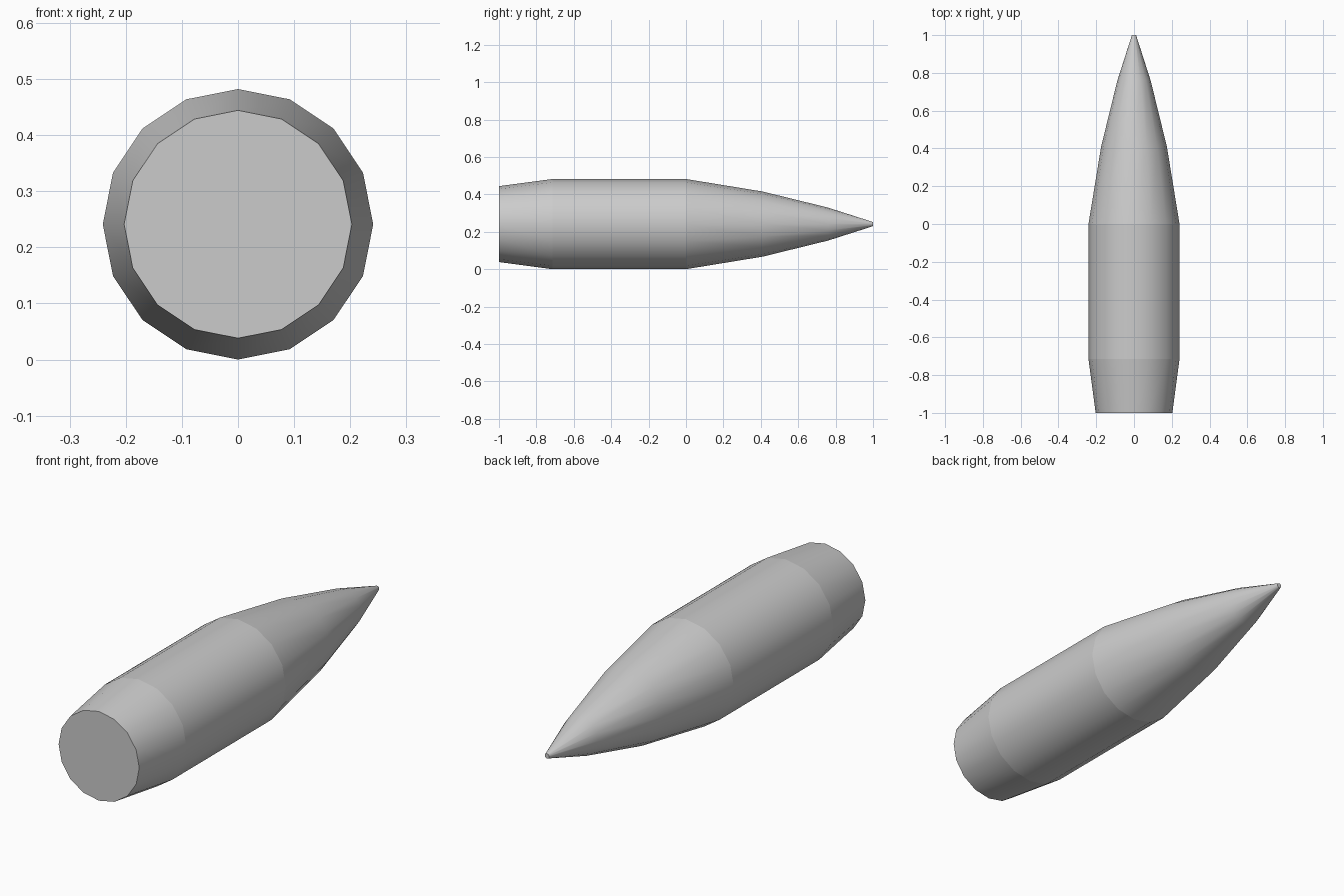
import bpy, bmesh, math

if "Cube" in bpy.data.objects:
    bpy.data.objects.remove(bpy.data.objects["Cube"])

SIDES = 16
CENTRE_Z = 0.241
# (y, radius) from flat base to blunt tip
PROFILE = [(-1.0, 0.203), (-0.715, 0.241), (0.0, 0.241),
           (0.41, 0.174), (0.76, 0.088), (1.0, 0.011)]
CREASED = {0, 1, 2, 5}  # rings with a hard shading break

bm = bmesh.new()

# Rings along the long axis
rings = []
for y, r in PROFILE:
    angles = [2 * math.pi * i / SIDES for i in range(SIDES)]
    rings.append([bm.verts.new((r * math.sin(a), y, CENTRE_Z + r * math.cos(a)))
                  for a in angles])

# Tapered tail, straight body and curved nose
for a, b in zip(rings, rings[1:]):
    for i in range(SIDES):
        j = (i + 1) % SIDES
        bm.faces.new((a[i], a[j], b[j], b[i])).smooth = True

# Flat base and tip caps
bm.faces.new(rings[0])
bm.faces.new(rings[-1])
bmesh.ops.recalc_face_normals(bm, faces=bm.faces)

# Hard edges between the sections
for k in CREASED:
    for i in range(SIDES):
        bm.edges.get((rings[k][i], rings[k][(i + 1) % SIDES])).smooth = False

mesh = bpy.data.meshes.new("bullet")
bm.to_mesh(mesh)
bm.free()
bpy.context.collection.objects.link(bpy.data.objects.new("bullet", mesh))
